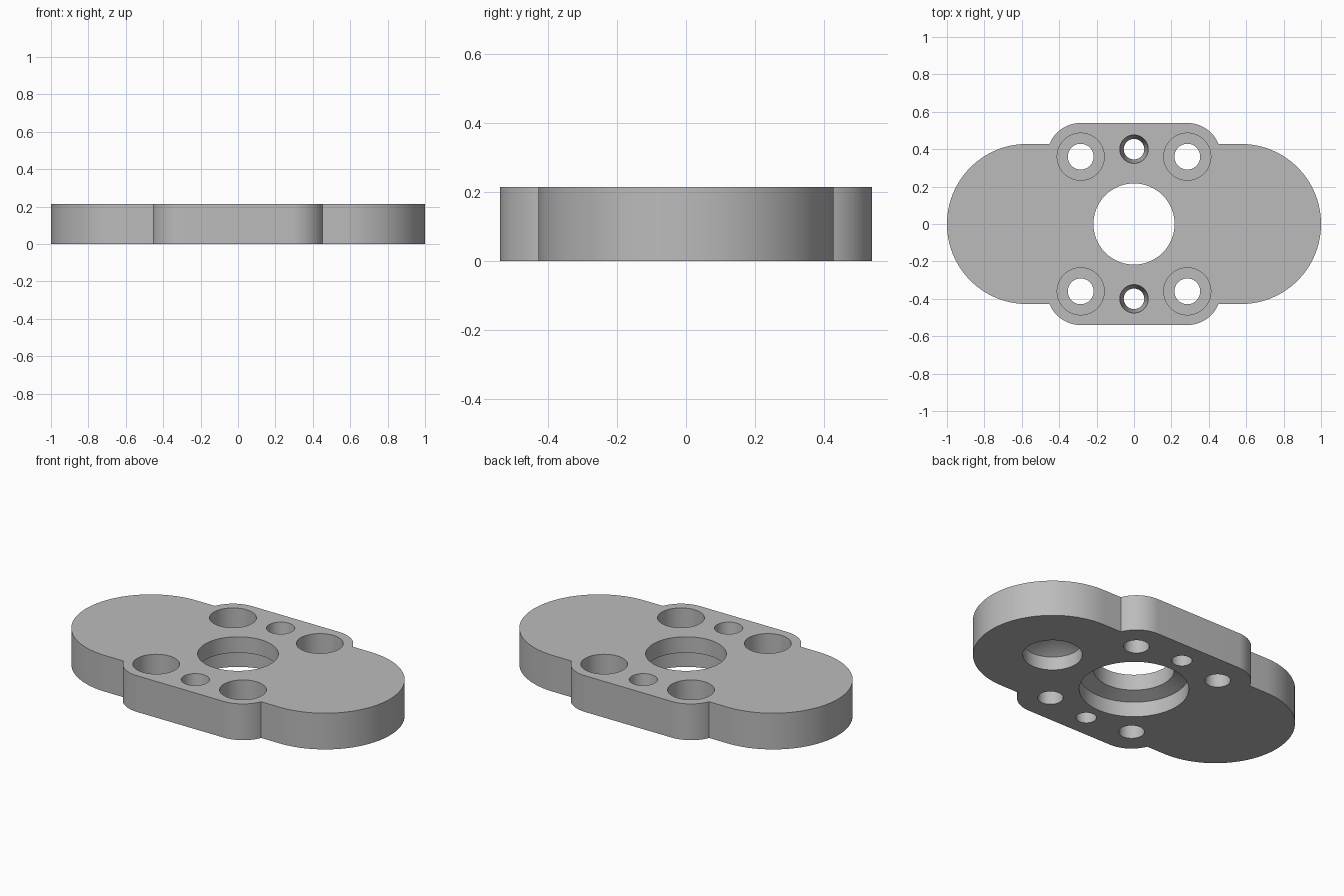
import bpy, bmesh, math

if "Cube" in bpy.data.objects:
    bpy.data.objects.remove(bpy.data.objects["Cube"])

T = 0.215           # plate thickness
END_R = 0.428       # rounded end radius
END_X = 1 - END_R   # rounded end centre
SCREW = (0.285, 0.36)
BOSS_R = 0.18       # boss corner radius around each screw hole

metal = bpy.data.materials.new("grey metal")
metal.diffuse_color = (0.5, 0.5, 0.5, 1)
metal.use_nodes = True
metal.node_tree.nodes["Principled BSDF"].inputs["Base Color"].default_value = metal.diffuse_color


def arc(cx, cy, r, a0, a1, n):
    return [(cx + r * math.cos(a0 + (a1 - a0) * i / n),
             cy + r * math.sin(a0 + (a1 - a0) * i / n)) for i in range(n + 1)]


def add_object(name, bm):
    bmesh.ops.recalc_face_normals(bm, faces=bm.faces[:])
    mesh = bpy.data.meshes.new(name)
    bm.to_mesh(mesh)
    bm.free()
    mesh.materials.append(metal)
    ob = bpy.data.objects.new(name, mesh)
    bpy.context.collection.objects.link(ob)
    return ob


def bore(name, x, y, profile, n=64):
    """Turned cutter from (radius, height) pairs; radius 0 makes a pointed tip."""
    bm = bmesh.new()
    rings = []
    for r, z in profile:
        if r == 0:
            rings.append([bm.verts.new((x, y, z))])
        else:
            rings.append([bm.verts.new((x + r * math.cos(2 * math.pi * i / n),
                                        y + r * math.sin(2 * math.pi * i / n), z))
                          for i in range(n)])
    for a, b in zip(rings, rings[1:]):
        for i in range(n):
            j = (i + 1) % n
            if len(b) == 1:
                bm.faces.new((a[i], a[j], b[0]))
            else:
                bm.faces.new((a[i], a[j], b[j], b[i]))
    for ring in (rings[0], rings[-1]):
        if len(ring) > 1:
            bm.faces.new(ring)
    ob = add_object(name, bm)
    ob.hide_render = True
    return ob


# Plate outline: one quarter, mirrored into the full loop
meet = math.asin((END_R - SCREW[1]) / BOSS_R)
quarter = arc(END_X, 0, END_R, 0, math.pi / 2, 32)
quarter += arc(*SCREW, BOSS_R, meet, math.pi / 2, 18)
half = quarter + [(-x, y) for x, y in reversed(quarter)]
outline = half + [(x, -y) for x, y in reversed(half[1:-1])]
bm = bmesh.new()
base = bm.faces.new([bm.verts.new((x, y, 0)) for x, y in outline])
top = bmesh.ops.extrude_face_region(bm, geom=[base])
bmesh.ops.translate(bm, vec=(0, 0, T),
                    verts=[v for v in top["geom"] if isinstance(v, bmesh.types.BMVert)])
plate = add_object("mounting_plate", bm)

# Central bore with a wider recess below, and a blind drilled socket below
E = 0.02
cutters = [
    bore("centre_bore", 0, 0, [(0.295, -E), (0.295, 0.09), (0.217, 0.12), (0.217, T + E)], 96),
    bore("blind_socket", END_X, 0, [(0.16, -E), (0.16, 0.08), (0, 0.176)]),
]
# Counterbored screw holes and tapered holes
for sy in (-1, 1):
    cutters.append(bore("tapered_hole", 0, sy * 0.4, [(0.053, -E), (0.078, T + E)], 48))
    for sx in (-1, 1):
        cutters.append(bore("screw_hole", sx * SCREW[0], sy * SCREW[1],
                            [(0.069, -E), (0.069, 0.08), (0.126, 0.08), (0.126, T + E)], 48))

bpy.context.view_layer.objects.active = plate
plate.select_set(True)
for c in cutters:
    mod = plate.modifiers.new(c.name, 'BOOLEAN')
    mod.operation = 'DIFFERENCE'
    mod.solver = 'EXACT'
    mod.object = c
    bpy.ops.object.modifier_apply(modifier=mod.name)
    bpy.data.objects.remove(c, do_unlink=True)

bpy.ops.object.select_all(action='DESELECT')
plate.select_set(True)
bpy.ops.object.shade_smooth_by_angle(angle=math.radians(20))
